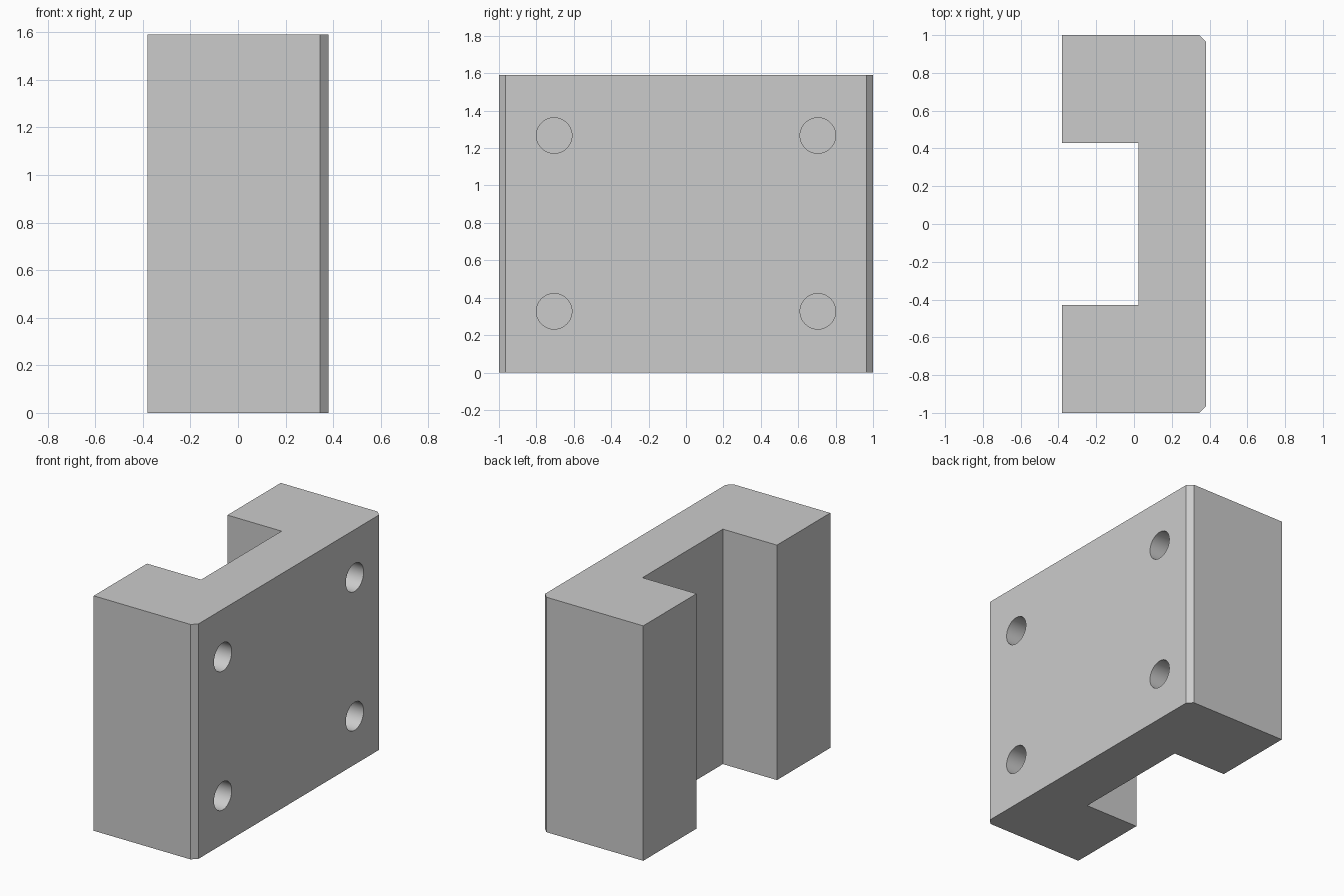
import bpy
import bmesh
import math
from mathutils import Matrix

if "Cube" in bpy.data.objects:
    bpy.data.objects.remove(bpy.data.objects["Cube"], do_unlink=True)

HEIGHT, HALF_X, HALF_Y = 1.59, 0.38, 1.0
SLOT_X, SLOT_Y, CHAMFER = 0.025, 0.43, 0.035
HOLE_RADIUS, HOLE_DEPTH = 0.095, 0.4

grey = bpy.data.materials.new("plain_grey")
grey.use_nodes = True
colour = (0.6, 0.6, 0.6, 1)
grey.diffuse_color = colour
grey.node_tree.nodes["Principled BSDF"].inputs["Base Color"].default_value = colour


def make_object(name, bm):
    bmesh.ops.recalc_face_normals(bm, faces=bm.faces)
    mesh = bpy.data.meshes.new(name)
    bm.to_mesh(mesh)
    bm.free()
    mesh.materials.append(grey)
    obj = bpy.data.objects.new(name, mesh)
    bpy.context.collection.objects.link(obj)
    return obj


# Channel-shaped block: half profile mirrored in y, extruded upward
half = [(SLOT_X, SLOT_Y), (-HALF_X, SLOT_Y), (-HALF_X, HALF_Y),
        (HALF_X - CHAMFER, HALF_Y), (HALF_X, HALF_Y - CHAMFER)]
profile = half + [(x, -y) for x, y in reversed(half)]
bm = bmesh.new()
base = bm.faces.new([bm.verts.new((x, y, 0)) for x, y in profile])
top = bmesh.ops.extrude_face_region(bm, geom=[base], use_keep_orig=True)["geom"]
bmesh.ops.translate(bm, vec=(0, 0, HEIGHT),
                    verts=[v for v in top if isinstance(v, bmesh.types.BMVert)])
block = make_object("channel_block", bm)

# Four blind bolt holes in the flat side
bm = bmesh.new()
for y in (-0.705, 0.705):
    for z in (0.327, 1.267):
        place = Matrix.Translation((HALF_X, y, z)) @ Matrix.Rotation(math.pi / 2, 4, "Y")
        bmesh.ops.create_cone(bm, cap_ends=True, segments=48, radius1=HOLE_RADIUS,
                              radius2=HOLE_RADIUS, depth=2 * HOLE_DEPTH, matrix=place)
cutter = make_object("hole_cutter", bm)
cutter.hide_render = True

cut = block.modifiers.new("bolt_holes", "BOOLEAN")
cut.operation = "DIFFERENCE"
cut.solver = "EXACT"
cut.object = cutter
bpy.ops.object.select_all(action="DESELECT")
block.select_set(True)
bpy.context.view_layer.objects.active = block
bpy.ops.object.modifier_apply(modifier=cut.name)
bpy.data.objects.remove(cutter, do_unlink=True)

# Smooth hole walls, crisp edges elsewhere
bpy.ops.object.shade_smooth_by_angle(angle=math.radians(30))
